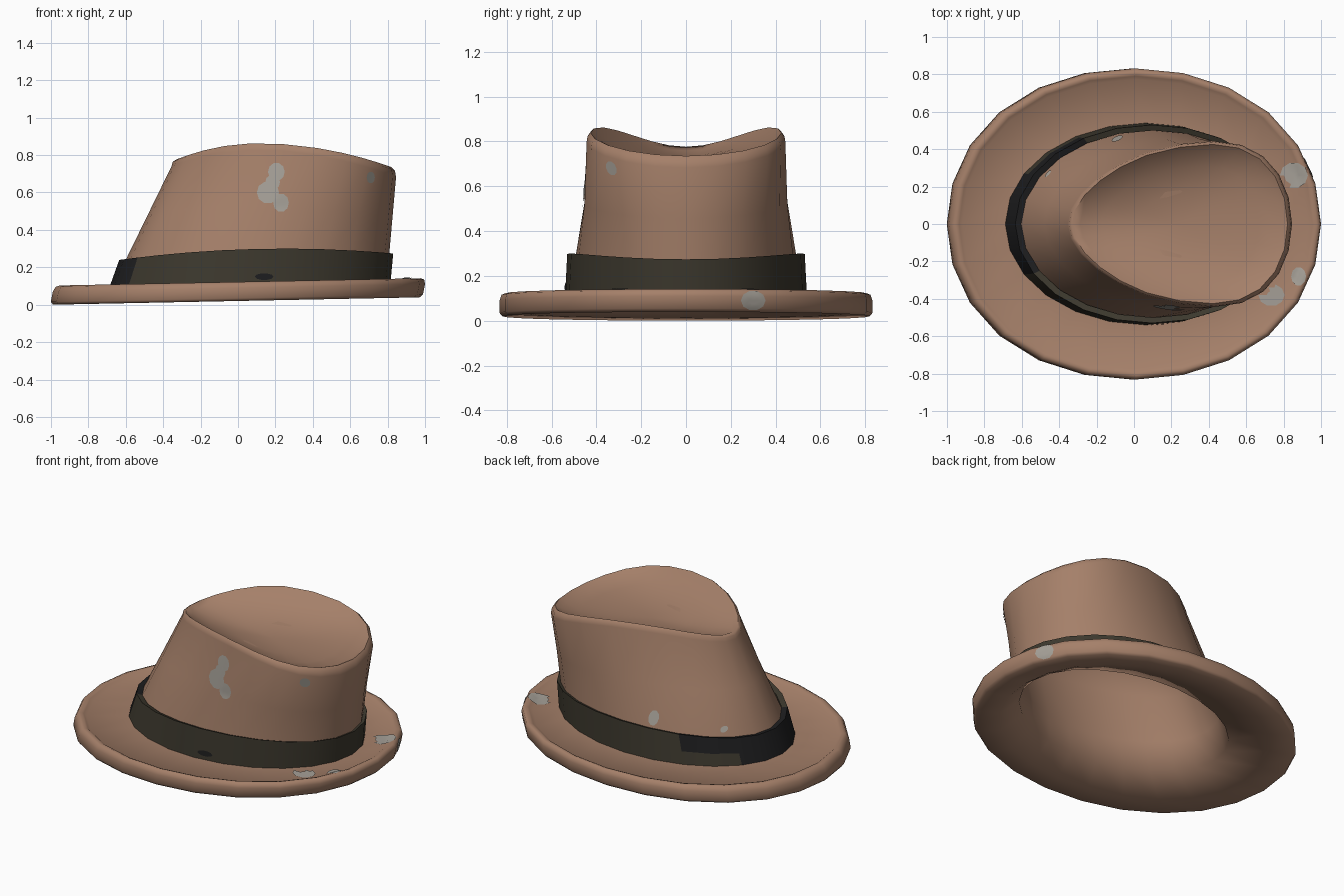
import bpy, bmesh, math
from mathutils import Vector
from mathutils.bvhtree import BVHTree

if "Cube" in bpy.data.objects:
    bpy.data.objects.remove(bpy.data.objects["Cube"])

N = 24
ANG = [2 * math.pi * i / N for i in range(N)]


def material(name, rgb):
    m = bpy.data.materials.new(name)
    m.diffuse_color = (*rgb, 1)
    m.use_nodes = True
    m.node_tree.nodes["Principled BSDF"].inputs["Base Color"].default_value = m.diffuse_color
    return m


FELT = material("brown_felt", (0.376, 0.215, 0.142))
BAND = material("olive_ribbon", (0.046, 0.040, 0.027))
BLACK = material("black_ribbon", (0.013, 0.013, 0.014))
WORN = material("grey_wear", (0.376, 0.350, 0.310))


def make(name, bm, mats, angle=45):
    bmesh.ops.recalc_face_normals(bm, faces=bm.faces)
    me = bpy.data.meshes.new(name)
    bm.to_mesh(me)
    bm.free()
    ob = bpy.data.objects.new(name, me)
    bpy.context.collection.objects.link(ob)
    for m in mats:
        me.materials.append(m)
    bpy.ops.object.select_all(action='DESELECT')
    bpy.context.view_layer.objects.active = ob
    ob.select_set(True)
    bpy.ops.object.shade_smooth_by_angle(angle=math.radians(angle))
    return ob


def loft(rings, tip=None):
    """Skin a list of rings; optionally close the last one to a point."""
    bm = bmesh.new()
    vs = [[bm.verts.new(p) for p in r] for r in rings]
    for a, b in zip(vs, vs[1:]):
        for i in range(N):
            j = (i + 1) % N
            bm.faces.new((a[i], a[j], b[j], b[i]))
    if tip:
        t = bm.verts.new(tip)
        for i in range(N):
            bm.faces.new((vs[-1][i], vs[-1][(i + 1) % N], t))
    return bm


def oval(x0, x1, ry, zf, bulge=0.0):
    """Ellipse spanning x0..x1, height given by a function of x."""
    c, rx = (x0 + x1) / 2, (x1 - x0) / 2
    out = []
    for a in ANG:
        k = 1 + bulge * math.sin(2 * a) ** 2
        x = c + rx * k * math.cos(a)
        out.append(Vector((x, ry * k * math.sin(a), zf(x))))
    return out


def mix(a, b, t):
    return [p.lerp(q, t) for p, q in zip(a, b)]


def rim_z(x):
    return 0.863 - (0.42 if x < 0.1 else 0.23) * (x - 0.1) ** 2


def teardrop(s, drop, floor=0.0):
    """Crown-top outline scaled by s; floor blends its height to the dent."""
    out = []
    for a in ANG:
        c = math.cos(a)
        blunt = math.copysign(abs(c) ** 0.87, c)
        x, y = 0.245 + 0.6 * blunt, 0.45 * (0.95 + 0.27 * c) * math.sin(a)
        z = (rim_z(x) - drop * (1 + 0.5 * max(c, 0))) * (1 - floor) + 0.715 * floor
        out.append(Vector((0.25 + (x - 0.25) * s, y * s, z)))
    return out


def brim_ring(s, z):
    """Brim outline, tilted slightly up at +x."""
    shift = (z - 0.065) * 0.2
    return oval(shift - s * 0.995, shift + s * 0.995, 0.832 * s, lambda x: z + 0.02 * x, 0.015)


# Crown: leaning wall, rounded crest, shallow teardrop dent
low = oval(-0.65, 0.79, 0.515, lambda x: 0.09)
base = oval(-0.605, 0.805, 0.502, lambda x: 0.23)
top = teardrop(1.0, 0.035)
waist = [Vector((p.x, p.y * 0.975, p.z)) for p in mix(base, top, 0.5)]
crown = make("crown", loft(
    [low, base, waist, top, teardrop(0.99, 0.012), teardrop(0.96, 0.0), teardrop(0.89, 0.01, 0.14),
     teardrop(0.7, 0.01, 0.55), teardrop(0.4, 0.01, 0.9)], (0.25, 0, 0.715)), [FELT], 60)

# Brim with rolled edge, its underside flaring into the hollow crown
brim_in = oval(-0.66, 0.80, 0.51, lambda x: 0.105 + 0.02 * x)
inner_top = [Vector((0.25 + (p.x - 0.25) * 0.94, p.y * 0.94, p.z - 0.05)) for p in top]
mouth = oval(-0.61, 0.765, 0.48, lambda x: 0.075 + 0.02 * x)
throat = oval(-0.555, 0.76, 0.462, lambda x: 0.24)
brim = make("brim", loft(
    [brim_in, brim_ring(0.93, 0.102), brim_ring(0.95, 0.116), brim_ring(0.97, 0.122),
     brim_ring(0.99, 0.115), brim_ring(1.0, 0.09), brim_ring(1.0, 0.035), brim_ring(0.985, 0.02),
     brim_ring(0.84, 0.03), mouth, throat, mix(throat, inner_top, 0.5), inner_top,
     teardrop(0.6, 0.07, 0.5)], (0.25, 0, 0.685)), [FELT], 120)

# Ribbon band, black toward the back end
bz = lambda x: 0.30 - 0.06 * ((x - 0.25) / 0.88) ** 2
foot = oval(-0.69, 0.815, 0.54, lambda x: 0.10 + 0.02 * x)
lip = oval(-0.635, 0.83, 0.53, bz)
bm = loft([foot, mix(foot, lip, 0.45), lip, oval(-0.60, 0.805, 0.5, lambda x: bz(x) - 0.012)])
for f in bm.faces:
    c = f.calc_center_median()
    a = math.atan2(c.y / 0.53, (c.x - 0.08) / 0.74)
    edge = -149 if c.y < 0 else (148 if c.z < 0.155 else 120)
    f.material_index = int(math.degrees(a) < edge if c.y < 0 else math.degrees(a) > edge)
band = make("hat_band", bm, [BAND, BLACK], 40)

# Worn spots: thin discs projected on the surface
tree_bm = bmesh.new()
for ob in (crown, brim, band):
    tree_bm.from_mesh(ob.data)
TREE = BVHTree.FromBMesh(tree_bm)
tree_bm.free()
VIEWS = {"front": Vector((0, 1, 0)), "back": Vector((0, -1, 0)),
         "right": Vector((-1, 0, 0)), "top": Vector((0, 0, -1))}


def spots(name, view, blobs, mat):
    d = VIEWS[view]
    place = {"top": lambda u, v: Vector((u, v, 0)), "right": lambda u, v: Vector((0, u, v))}.get(
        view, lambda u, v: Vector((u, 0, v)))
    bm = bmesh.new()

    def hit(u, v):
        loc, nor, _, _ = TREE.ray_cast(place(u, v) - d * 3, d)
        return bm.verts.new(loc - d * 0.006) if loc else None

    for u, v, ru, rv in blobs:
        mid = hit(u, v)
        rings = [[hit(u + ru * s * math.cos(k * math.pi / 5), v + rv * s * math.sin(k * math.pi / 5))
                  for k in range(10)] for s in (0.35, 0.7, 1)]
        for k in range(10):
            j = (k + 1) % 10
            quads = [(mid, rings[0][k], rings[0][j])]
            quads += [(a[k], b[k], b[j], a[j]) for a, b in zip(rings, rings[1:])]
            for q in quads:
                # skip faces that would bridge from one surface to another
                if all(q):
                    depth = [p.co.dot(d) for p in q]
                    if max(depth) - min(depth) < 0.08:
                        bm.faces.new(q)
    bmesh.ops.delete(bm, geom=[p for p in bm.verts if not p.link_faces], context='VERTS')
    make(name, bm, [mat])


spots("crown_wear_front", "front", [(0.205, 0.71, 0.045, 0.05), (0.185, 0.655, 0.04, 0.04),
      (0.16, 0.60, 0.06, 0.06), (0.23, 0.545, 0.042, 0.05), (0.71, 0.68, 0.022, 0.032)], WORN)
spots("crown_wear_back", "back", [(-0.09, 0.335, 0.03, 0.045), (-0.46, 0.29, 0.017, 0.018)], WORN)
spots("brim_wear_top", "top", [(0.855, 0.26, 0.075, 0.07), (0.88, -0.28, 0.04, 0.05),
      (0.735, -0.38, 0.07, 0.06)], WORN)
spots("brim_wear_edge", "right", [(0.30, 0.09, 0.055, 0.045)], WORN)
spots("band_stain", "front", [(0.14, 0.15, 0.05, 0.018)], BLACK)
